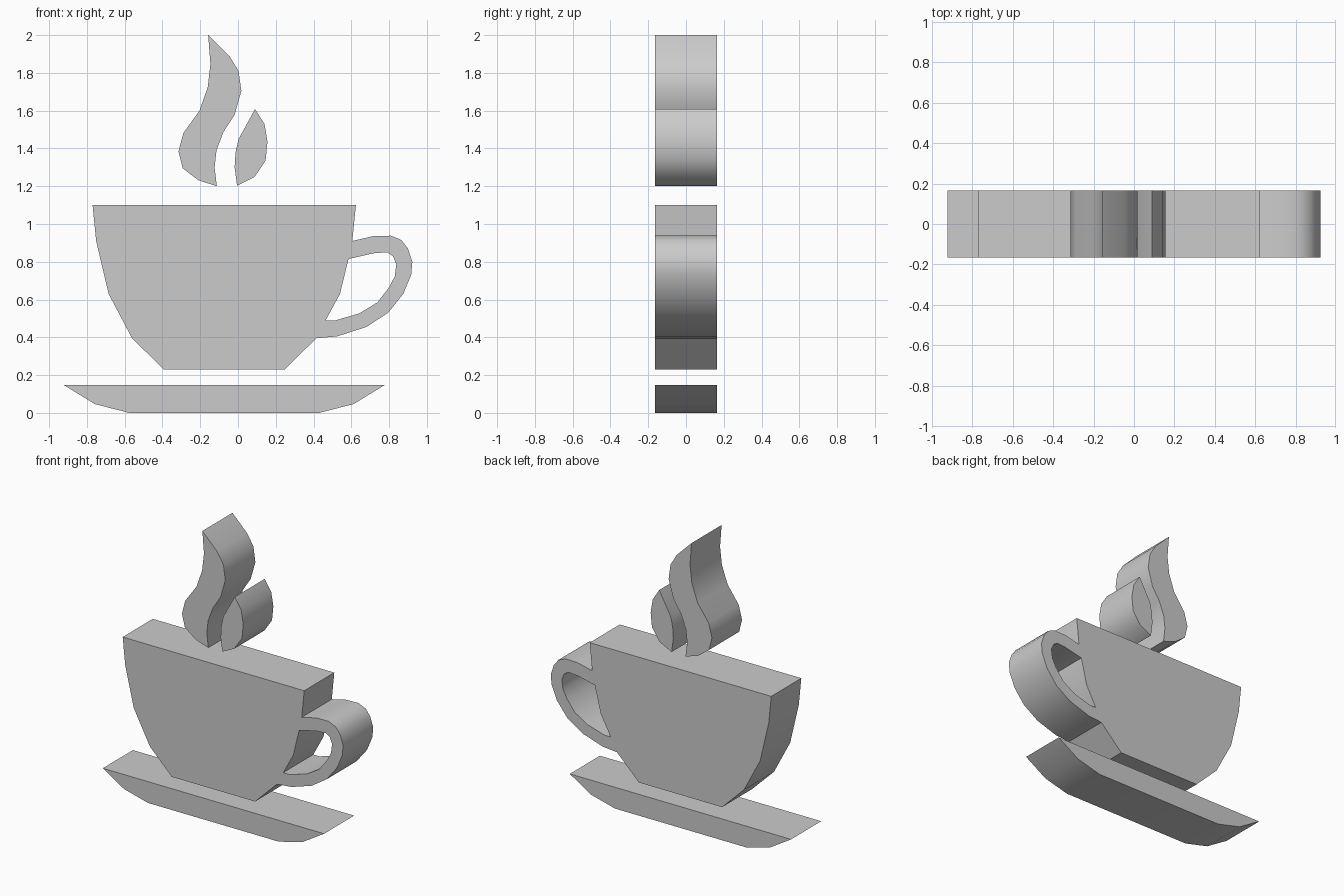
import bpy
import bmesh
import math

default_cube = bpy.data.objects.get("Cube")
if default_cube:
    bpy.data.objects.remove(default_cube, do_unlink=True)

HALF_DEPTH = 0.165
CENTRE = -0.073  # symmetry line of the cup body and the saucer

# One plain grey for the whole sign
grey = bpy.data.materials.new("plain_grey")
grey.use_nodes = True
colour = (0.6, 0.6, 0.6, 1)
grey.diffuse_color = colour
grey.node_tree.nodes["Principled BSDF"].inputs["Base Color"].default_value = colour


def left_side(profile):
    """Turn (half width, height) pairs into points on the left of the centre."""
    return [(CENTRE - width, height) for width, height in profile]


def right_side(profile):
    """Mirror the same pairs to the right, in reverse order."""
    return [(CENTRE + width, height) for width, height in reversed(profile)]


def slab(name, *outlines):
    """Fill the first outline, leave further outlines as holes, and extrude."""
    bm = bmesh.new()
    edges = []
    for outline in outlines:
        verts = [bm.verts.new((x, -HALF_DEPTH, z)) for x, z in outline]
        for i, vert in enumerate(verts):
            edges.append(bm.edges.new((verts[i - 1], vert)))
    bmesh.ops.triangle_fill(bm, edges=edges, use_beauty=True, normal=(0, -1, 0))
    extruded = bmesh.ops.extrude_face_region(
        bm, geom=bm.faces[:], use_keep_orig=True)
    moved = [g for g in extruded["geom"] if isinstance(g, bmesh.types.BMVert)]
    bmesh.ops.translate(bm, verts=moved, vec=(0, 2 * HALF_DEPTH, 0))
    bmesh.ops.recalc_face_normals(bm, faces=bm.faces[:])

    mesh = bpy.data.meshes.new(name)
    bm.to_mesh(mesh)
    bm.free()
    mesh.materials.append(grey)
    obj = bpy.data.objects.new(name, mesh)
    bpy.context.collection.objects.link(obj)

    # Smooth the gentle bends, keep the rims and corners crisp
    bpy.ops.object.select_all(action="DESELECT")
    obj.select_set(True)
    bpy.context.view_layer.objects.active = obj
    bpy.ops.object.shade_smooth_by_angle(angle=math.radians(30))
    return obj


# Saucer
saucer_profile = [(0.85, 0.148), (0.686, 0.047), (0.503, 0)]
slab("saucer", left_side(saucer_profile) + right_side(saucer_profile))

# Cup body and handle in one outline, with the finger hole left open
cup_profile = [(0.697, 1.1), (0.678, 0.91), (0.612, 0.63),
               (0.488, 0.395), (0.32, 0.23)]
handle_outer = [(0.525, 0.405), (0.68, 0.455), (0.795, 0.53), (0.875, 0.63),
                (0.917, 0.73), (0.923, 0.8), (0.9, 0.87), (0.865, 0.915),
                (0.81, 0.938), (0.717, 0.936)]
finger_hole = [(0.585, 0.815), (0.717, 0.845), (0.79, 0.85), (0.82, 0.83),
               (0.838, 0.787), (0.83, 0.723), (0.8, 0.665), (0.738, 0.585),
               (0.643, 0.527), (0.51, 0.488), (0.463, 0.488), (0.54, 0.63)]
lower_right = right_side(cup_profile[3:])
upper_right = right_side(cup_profile[:2])
slab("cup_with_handle",
     left_side(cup_profile) + lower_right + handle_outer + upper_right,
     finger_hole)

# Tall wisp of steam
slab("tall_steam",
     [(-0.158, 2), (-0.045, 1.888), (0.003, 1.81), (0.018, 1.705),
      (-0.018, 1.578), (-0.077, 1.487), (-0.114, 1.39), (-0.124, 1.3),
      (-0.112, 1.2), (-0.21, 1.232), (-0.293, 1.295), (-0.315, 1.385),
      (-0.289, 1.482), (-0.204, 1.6), (-0.16, 1.725), (-0.146, 1.847)])

# Short wisp of steam
slab("short_steam",
     [(0.09, 1.608), (0.14, 1.53), (0.156, 1.435), (0.146, 1.335),
      (0.087, 1.248), (-0.005, 1.203), (-0.018, 1.3), (-0.013, 1.38),
      (0.003, 1.45)])
